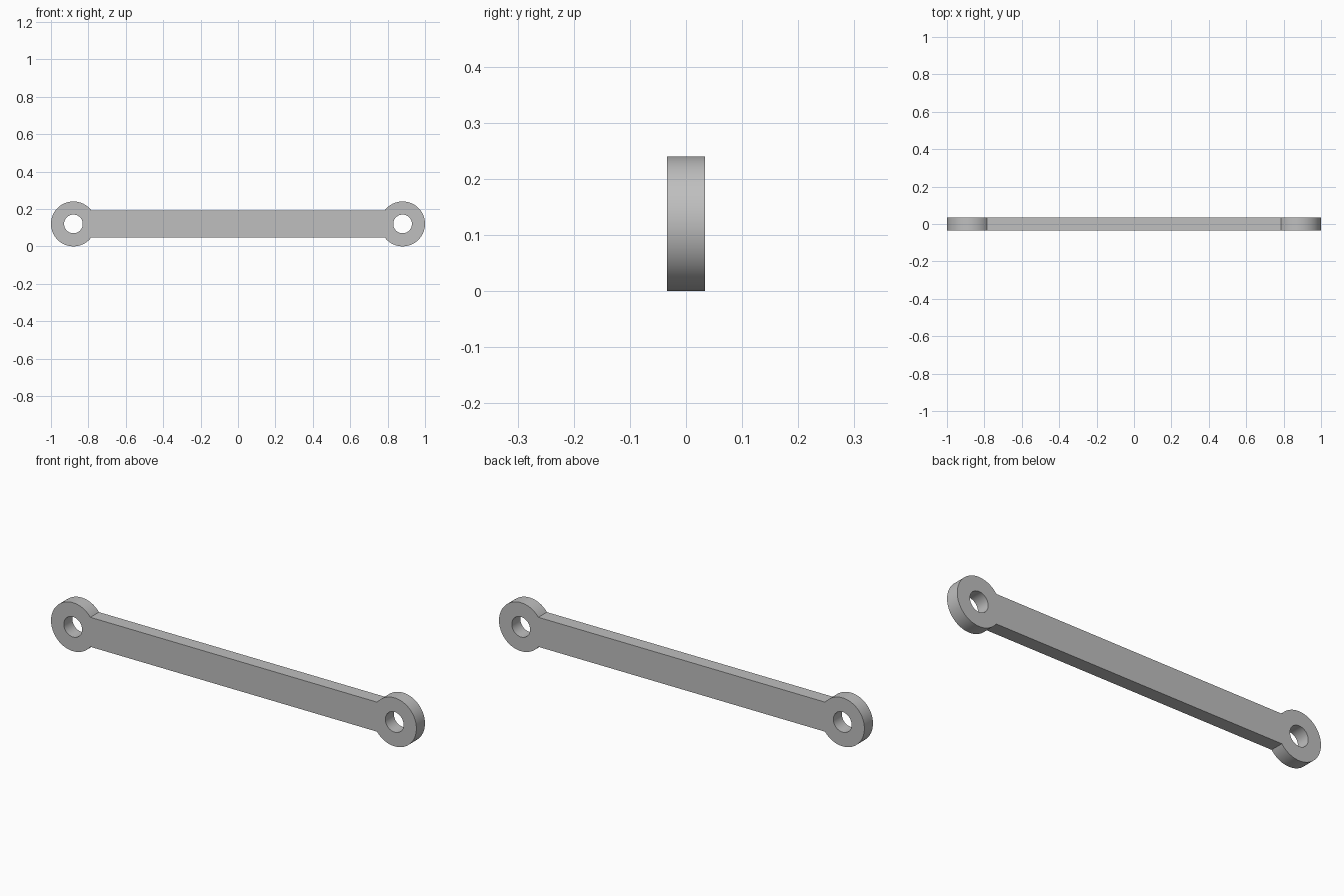
import bpy
import bmesh
from math import asin, cos, sin, pi, radians

cube = bpy.data.objects.get("Cube")
if cube:
    bpy.data.objects.remove(cube, do_unlink=True)

EYE_X, MID_Z = 0.88, 0.12
EYE_R, HOLE_R = 0.12, 0.05
BAR_HALF = 0.073
HALF_DEPTH = 0.0335

steel = bpy.data.materials.new("plain grey")
steel.use_nodes = True
grey = (0.52, 0.52, 0.52, 1)
steel.diffuse_color = grey
steel.node_tree.nodes["Principled BSDF"].inputs["Base Color"].default_value = grey


def arc(cx, radius, start, end, steps):
    """Points of an arc in the front plane, both ends included."""
    angles = [start + (end - start) * i / steps for i in range(steps + 1)]
    return [(cx + radius * cos(a), -HALF_DEPTH, MID_Z + radius * sin(a)) for a in angles]


def add_loop(bm, points):
    verts = [bm.verts.new(p) for p in points]
    return [bm.edges.new((v, verts[i - 1])) for i, v in enumerate(verts)]


bm = bmesh.new()

# Outer outline: round eyes joined by the straight bar
join = pi - asin(BAR_HALF / EYE_R)
edges = add_loop(bm, arc(EYE_X, EYE_R, -join, join, 64)
                 + arc(-EYE_X, EYE_R, pi - join, pi + join, 64))

# Pin hole in each eye
for side in (-1, 1):
    edges += add_loop(bm, arc(side * EYE_X, HOLE_R, 0, 2 * pi, 48)[:-1])

# Fill the outline and give it thickness
bmesh.ops.triangle_fill(bm, use_beauty=True, use_dissolve=False, edges=edges)
result = bmesh.ops.extrude_face_region(bm, geom=bm.faces[:], use_keep_orig=True)
moved = [g for g in result["geom"] if isinstance(g, bmesh.types.BMVert)]
bmesh.ops.translate(bm, verts=moved, vec=(0, 2 * HALF_DEPTH, 0))
bmesh.ops.recalc_face_normals(bm, faces=bm.faces[:])

mesh = bpy.data.meshes.new("link_bar")
bm.to_mesh(mesh)
bm.free()
mesh.materials.append(steel)
link = bpy.data.objects.new("link_bar", mesh)
bpy.context.collection.objects.link(link)

# Smooth curved rims, crisp flat edges
bpy.ops.object.select_all(action="DESELECT")
link.select_set(True)
bpy.context.view_layer.objects.active = link
bpy.ops.object.shade_smooth_by_angle(angle=radians(30))
